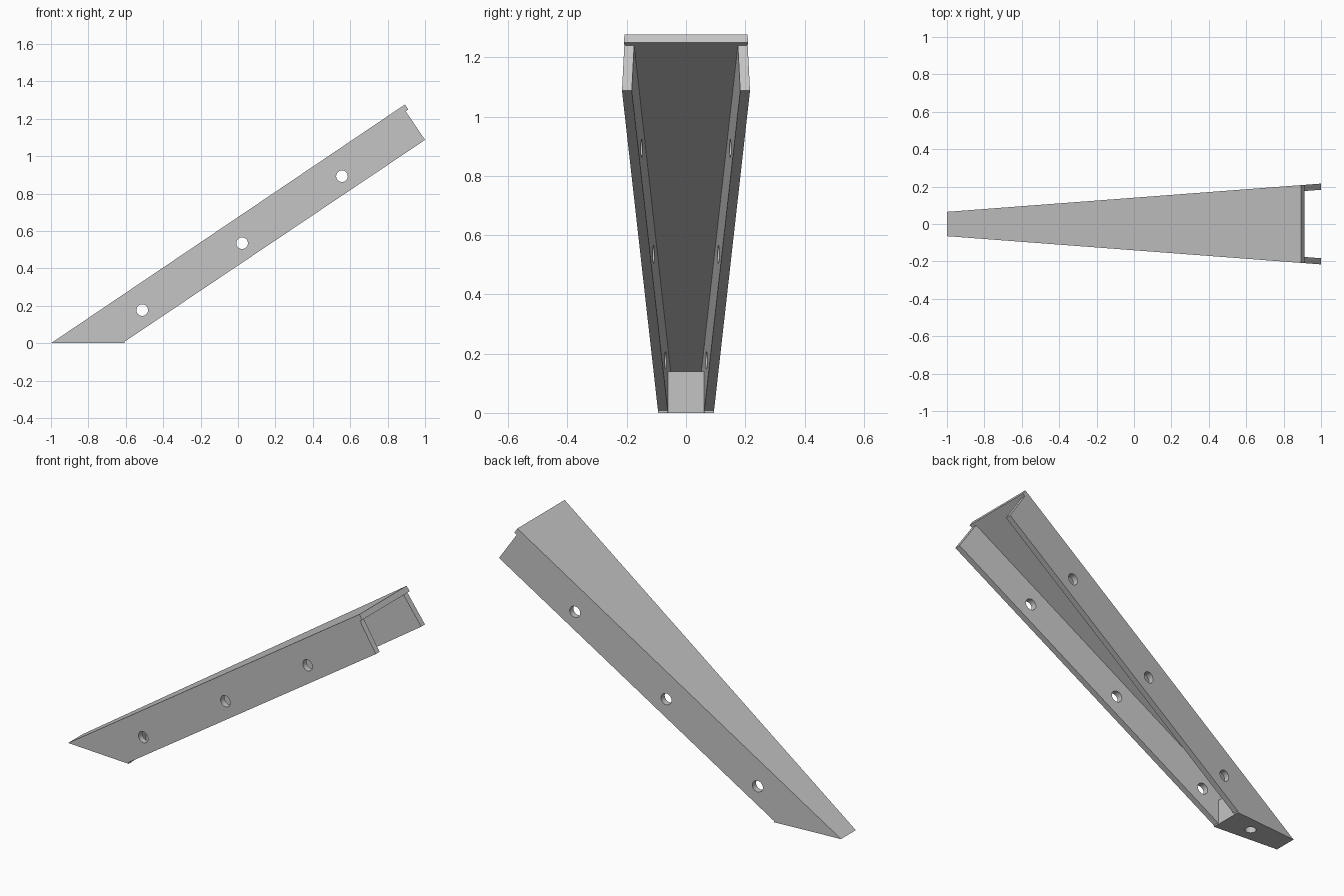
import bpy, bmesh, math
from mathutils import Matrix

cube = bpy.data.objects.get("Cube")
if cube:
    bpy.data.objects.remove(cube, do_unlink=True)

SLOPE = math.radians(34)
C, S = math.cos(SLOPE), math.sin(SLOPE)
PLATE, WALL, DEPTH = 0.032, 0.033, 0.217
WALL_END, PLATE_END = 2.266, 2.283
FOOT_X, BLOCK_TOP = -0.607, 0.14


def on_slope(along, below):
    """Point (x, z) measured along the sloped top and square below it."""
    return (-1 + along * C + below * S, along * S - below * C)


def half_width(x):
    return 0.065 + 0.0755 * (x + 1)


def new_object(name, bm):
    bmesh.ops.recalc_face_normals(bm, faces=bm.faces)
    mesh = bpy.data.meshes.new(name)
    bm.to_mesh(mesh)
    bm.free()
    obj = bpy.data.objects.new(name, mesh)
    bpy.context.collection.objects.link(obj)
    return obj


def tapered_prism(name, profile, inset=0.0):
    """Side profile spread in y to a width that grows with x."""
    bm = bmesh.new()
    sides = [[bm.verts.new((x, k * (half_width(x) - inset), z)) for x, z in profile]
             for k in (-1, 1)]
    for ring in sides:
        bm.faces.new(ring)
    n = len(profile)
    for i in range(n):
        j = (i + 1) % n
        bm.faces.new((sides[0][i], sides[0][j], sides[1][j], sides[1][i]))
    return new_object(name, bm)


def drill(name, centre, radius, length, along_y):
    bm = bmesh.new()
    turn = Matrix.Rotation(math.pi / 2 if along_y else 0, 4, 'X')
    bmesh.ops.create_cone(bm, cap_ends=True, segments=32, radius1=radius, radius2=radius,
                          depth=length, matrix=Matrix.Translation(centre) @ turn)
    return new_object(name, bm)


# Outer body: flat foot, sloped channel, lip of the top plate at the high end
body = tapered_prism("channel_bracket", [
    (-1, 0), (FOOT_X, 0), (FOOT_X, 0.008),
    on_slope(WALL_END, DEPTH), on_slope(WALL_END, PLATE),
    on_slope(PLATE_END, PLATE), on_slope(PLATE_END, 0)])

# Hollow between the walls, leaving a solid foot block
block_back = (BLOCK_TOP + PLATE * C) / S
cutters = [tapered_prism("hollow_cutter", [
    (FOOT_X - 0.002, -0.05), (FOOT_X - 0.002, BLOCK_TOP),
    on_slope(block_back, PLATE), on_slope(2.4, PLATE), on_slope(2.4, 0.4)], WALL)]

# Three holes through both walls, and one up into the foot
for i in range(3):
    centre = (-0.512 + 0.534 * i, 0, 0.177 + 0.358 * i)
    cutters.append(drill("wall_hole_cutter", centre, 0.031, 0.8, True))
cutters.append(drill("foot_hole_cutter", (-0.77, 0, 0), 0.029, 0.2, False))

bpy.context.view_layer.objects.active = body
for cutter in cutters:
    cutter.hide_render = True
    mod = body.modifiers.new(cutter.name, 'BOOLEAN')
    mod.operation = 'DIFFERENCE'
    mod.solver = 'EXACT'
    mod.object = cutter
    bpy.ops.object.modifier_apply(modifier=mod.name)
    bpy.data.objects.remove(cutter, do_unlink=True)

# Single grey finish
grey = bpy.data.materials.new("light_grey")
grey.use_nodes = True
colour = (0.55, 0.55, 0.55, 1)
grey.diffuse_color = colour
grey.node_tree.nodes["Principled BSDF"].inputs["Base Color"].default_value = colour
body.data.materials.clear()
body.data.materials.append(grey)

# Smooth hole walls, sharp edges elsewhere
bpy.ops.object.select_all(action='DESELECT')
body.select_set(True)
bpy.ops.object.shade_smooth_by_angle(angle=math.radians(30))
